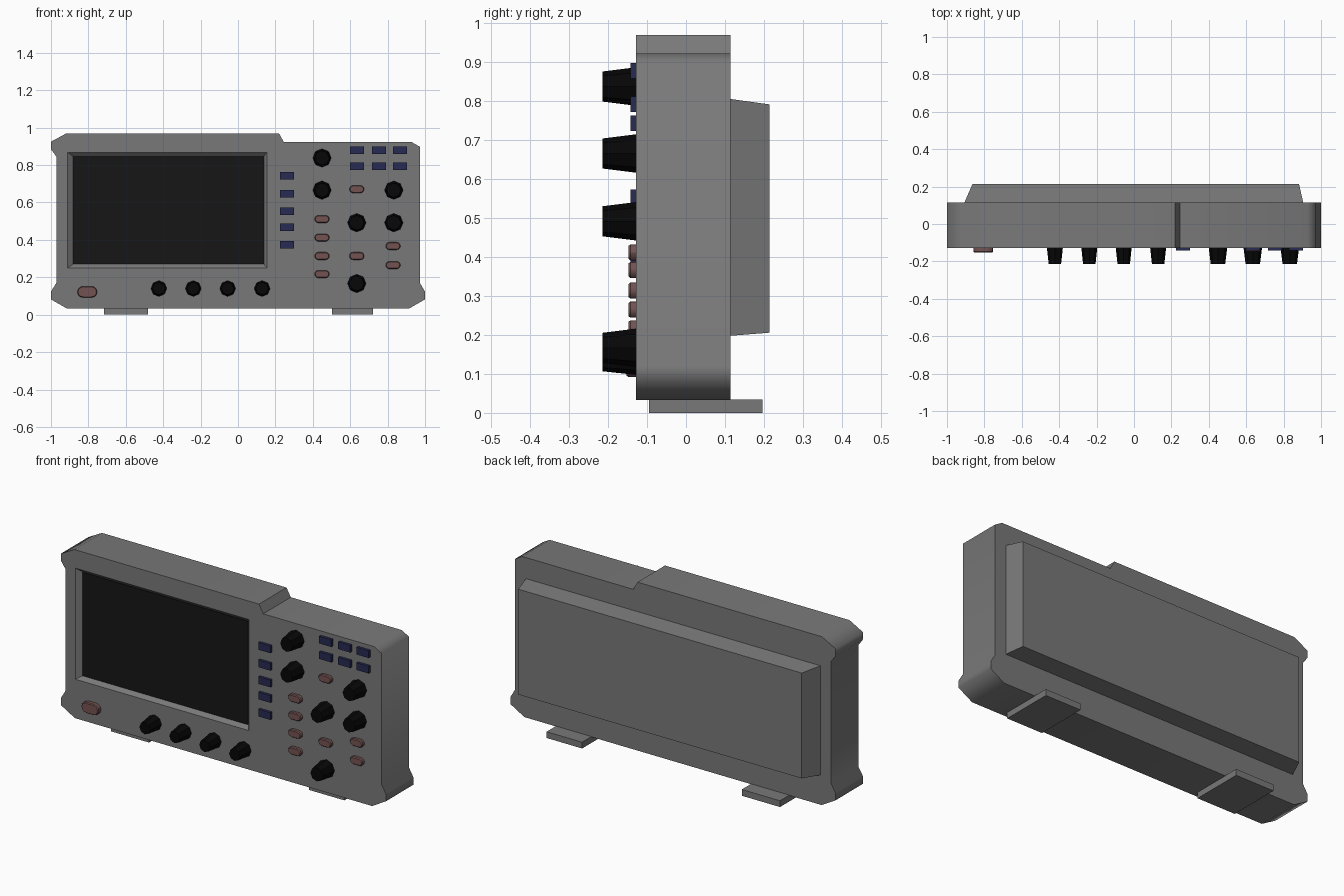
import bpy, bmesh, math

if "Cube" in bpy.data.objects:
    bpy.data.objects.remove(bpy.data.objects["Cube"])

FRONT, BACK = -0.128, 0.114


def loft(name, sections, mat=None, smooth=None):
    """Capped solid through sections [(y, [(x, z), ...]), ...]."""
    bm = bmesh.new()
    rings = [[bm.verts.new((x, y, z)) for x, z in pts] for y, pts in sections]
    n = len(rings[0])
    for a, b in zip(rings, rings[1:]):
        for i in range(n):
            j = (i + 1) % n
            bm.faces.new((a[i], a[j], b[j], b[i]))
    bm.faces.new(rings[0])
    bm.faces.new(rings[-1])
    bmesh.ops.recalc_face_normals(bm, faces=bm.faces)
    me = bpy.data.meshes.new(name)
    bm.to_mesh(me)
    bm.free()
    ob = bpy.data.objects.new(name, me)
    bpy.context.collection.objects.link(ob)
    if mat:
        me.materials.append(mat)
    if smooth:
        select(ob)
        bpy.ops.object.shade_smooth_by_angle(angle=math.radians(smooth))
    return ob


def select(ob):
    bpy.ops.object.select_all(action='DESELECT')
    ob.select_set(True)
    bpy.context.view_layer.objects.active = ob


def material(name, rgb):
    m = bpy.data.materials.new(name)
    m.diffuse_color = (*rgb, 1)
    m.use_nodes = True
    m.node_tree.nodes["Principled BSDF"].inputs["Base Color"].default_value = m.diffuse_color
    return m


def rect(x0, x1, z0, z1):
    return [(x0, z0), (x1, z0), (x1, z1), (x0, z1)]


def circle(cx, cz, r, n=8):
    return [(cx + r * math.cos(2 * math.pi * i / n), cz + r * math.sin(2 * math.pi * i / n))
            for i in range(n)]


def pill(cx, cz, w, h, seg=6):
    r, d = h / 2, (w - h) / 2
    pts = []
    for side, start in ((1, -90), (-1, 90)):
        for i in range(seg + 1):
            a = math.radians(start + 180 * i / seg)
            pts.append((cx + side * d + r * math.cos(a), cz + r * math.sin(a)))
    return pts


grey = material("case_grey", (0.19, 0.19, 0.19))
black = material("knob_black", (0.002, 0.002, 0.002))
glass = material("screen_dark", (0.008, 0.008, 0.008))
blue = material("button_blue", (0.02, 0.024, 0.085))
rose = material("button_rose", (0.175, 0.085, 0.085))

# Main case with a stepped top and flared corners
outline = [(-0.915, 0.033), (-1, 0.082), (-1, 0.123), (-0.971, 0.171), (-0.971, 0.845),
           (-1, 0.885), (-1, 0.925), (-0.917, 0.97), (0.219, 0.97), (0.245, 0.923),
           (0.928, 0.923), (0.972, 0.898), (0.972, 0.171), (1, 0.123), (1, 0.082), (0.915, 0.033)]
case = loft("case", [(FRONT, outline), (BACK, outline)], grey)

# Tapered recess for the screen
outer, inner = (-0.911, 0.156, 0.25, 0.868), (-0.881, 0.138, 0.27, 0.846)
depth = 0.022
ext = [o + (o - i) for o, i in zip(outer, inner)]
cutter = loft("recess_cutter", [(FRONT - depth, rect(*ext)), (FRONT + depth, rect(*inner))], grey)
cutter.hide_render = True
mod = case.modifiers.new("recess", 'BOOLEAN')
mod.operation, mod.solver, mod.object = 'DIFFERENCE', 'EXACT', cutter
select(case)
bpy.ops.object.modifier_apply(modifier=mod.name)
bpy.data.objects.remove(cutter)

# Smooth rim around the case; front, back, recess and top step stay flat
select(case)
bpy.ops.object.shade_smooth_by_angle(angle=math.radians(65))
for p in case.data.polygons:
    if abs(p.normal.y) > 0.1 or (0.2 < p.center.x < 0.26 and p.normal.x > 0.3):
        p.use_smooth = False

# Screen panel
loft("screen", [(FRONT + depth - 0.003, rect(*inner)), (FRONT + depth + 0.01, rect(*inner))], glass)

# Rear housing
loft("rear_housing", [(BACK - 0.01, rect(-0.907, 0.905, 0.198, 0.806)),
                      (BACK, rect(-0.907, 0.905, 0.198, 0.806)),
                      (0.215, rect(-0.863, 0.882, 0.206, 0.792))], grey)

# Feet
for side, x0, x1 in (("left", -0.716, -0.481), ("right", 0.502, 0.721)):
    loft(f"foot_{side}", [(-0.095, rect(x0, x1, 0, 0.035)), (0.196, rect(x0, x1, 0, 0.035))], grey)


# Knobs
def knob(name, x, z, r):
    loft(name, [(FRONT + 0.005, circle(x, z, r)), (-0.215, circle(x, z, r * 0.77))], black)


for i, (x, z) in enumerate([(0.449, 0.838), (0.449, 0.666), (0.833, 0.666),
                            (0.635, 0.492), (0.833, 0.492), (0.635, 0.167)]):
    knob(f"large_knob_{i + 1}", x, z, 0.05)
for i in range(4):
    knob(f"small_knob_{i + 1}", -0.423 + 0.184 * i, 0.14, 0.043)


# Rounded buttons
def pill_button(name, x, z, w, h, y):
    loft(name, [(FRONT + 0.005, pill(x, z, w, h)), (y + 0.005, pill(x, z, w, h)),
                (y, pill(x, z, w - 0.008, h - 0.008))], rose, smooth=30)


for i, (x, z) in enumerate([(0.449, 0.511), (0.449, 0.412), (0.449, 0.314), (0.449, 0.217),
                            (0.635, 0.671), (0.635, 0.314), (0.829, 0.367), (0.829, 0.265)]):
    pill_button(f"round_button_{i + 1}", x, z, 0.079, 0.041, -0.148)
pill_button("power_button", -0.806, 0.122, 0.106, 0.06, -0.153)

# Rectangular menu buttons
spots = [(0.262, z) for z in (0.744, 0.647, 0.554, 0.468, 0.373)]
spots += [(x, z) for x in (0.637, 0.754, 0.867) for z in (0.879, 0.793)]
for i, (x, z) in enumerate(spots):
    r = rect(x - 0.037, x + 0.037, z - 0.02, z + 0.02)
    loft(f"menu_button_{i + 1}", [(FRONT + 0.005, r), (-0.143, r)], blue)
